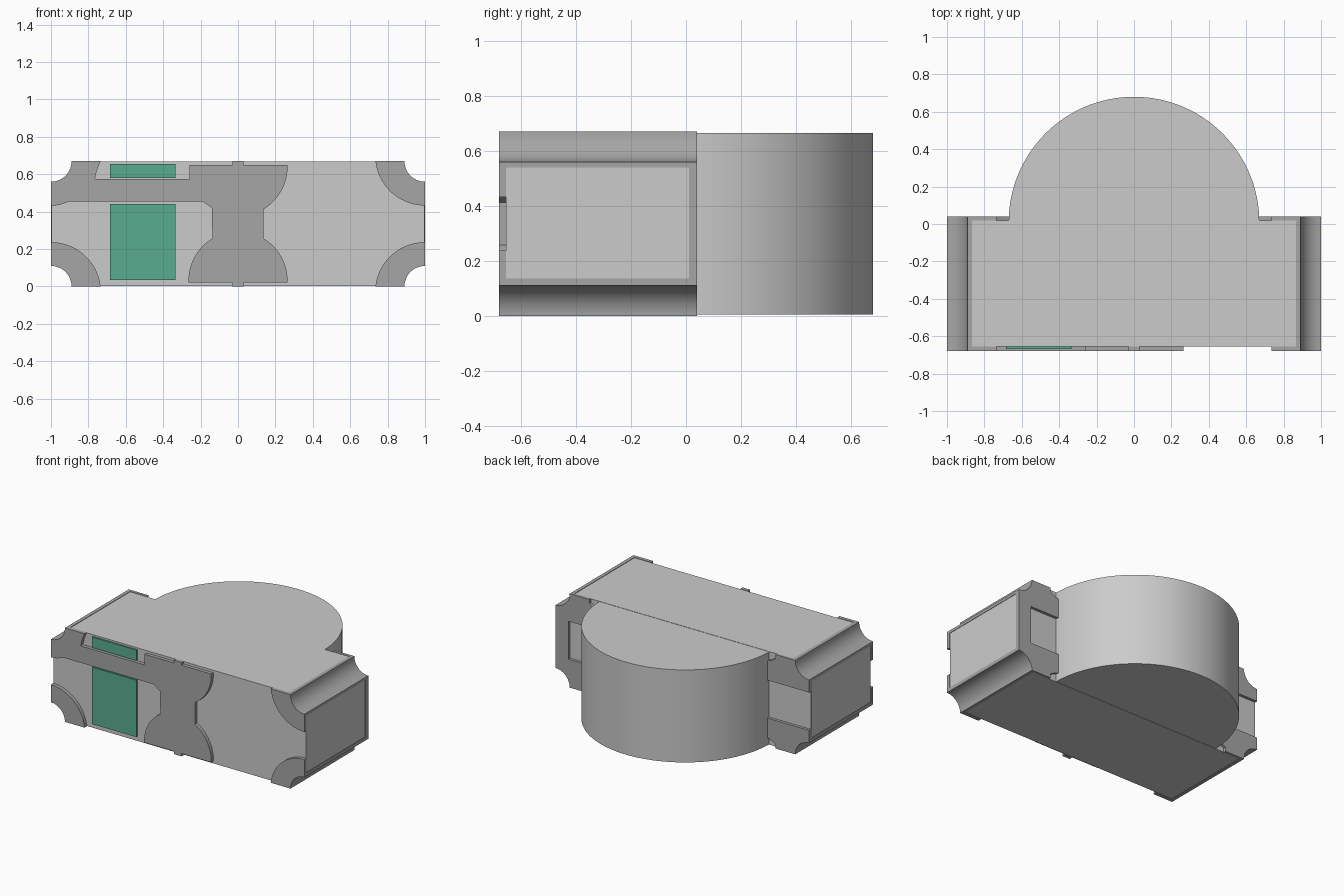
import bpy, bmesh, math

cube = bpy.data.objects.get("Cube")
if cube:
    bpy.data.objects.remove(cube, do_unlink=True)

H = 0.67            # overall height
NOTCH = 0.11        # radius of the corner notches
FRONT, BACK = -0.655, 0.02


def material(name, rgb):
    m = bpy.data.materials.new(name)
    m.use_nodes = True
    m.diffuse_color = (*rgb, 1)
    m.node_tree.nodes["Principled BSDF"].inputs["Base Color"].default_value = (*rgb, 1)
    return m


BODY = material("light_grey_resin", (0.60, 0.60, 0.60))
METAL = material("grey_metal", (0.38, 0.38, 0.38))
GREEN = material("green_mask", (0.10, 0.415, 0.28))


def arc(cx, cz, r, a0, a1, n=14):
    angles = [math.radians(a0 + (a1 - a0) * i / n) for i in range(n + 1)]
    return [(cx + r * math.cos(a), cz + r * math.sin(a)) for a in angles]


def prism(name, pts, lo, hi, mats, axis="y"):
    """Extrude an outline along y (x-z outline) or z (x-y outline)."""
    bm = bmesh.new()
    place = (lambda p, d: (p[0], d, p[1])) if axis == "y" else (lambda p, d: (p[0], p[1], d))
    face = bm.faces.new([bm.verts.new(place(p, lo)) for p in pts])
    ext = bmesh.ops.extrude_face_region(bm, geom=[face])
    for v in ext["geom"]:
        if isinstance(v, bmesh.types.BMVert):
            v.co["xyz".index(axis)] = hi
    bmesh.ops.remove_doubles(bm, verts=bm.verts, dist=0.0001)
    bmesh.ops.recalc_face_normals(bm, faces=bm.faces)
    mesh = bpy.data.meshes.new(name)
    bm.to_mesh(mesh)
    bm.free()
    for m in mats:
        mesh.materials.append(m)
    obj = bpy.data.objects.new(name, mesh)
    bpy.context.collection.objects.link(obj)
    bpy.ops.object.select_all(action="DESELECT")
    obj.select_set(True)
    bpy.context.view_layer.objects.active = obj
    bpy.ops.object.shade_smooth_by_angle(angle=math.radians(25))
    return obj


def box(name, x0, x1, y0, y1, z0, z1, mat):
    return prism(name, [(x0, z0), (x1, z0), (x1, z1), (x0, z1)], y0, y1, [mat])


def flip(pts, side, top):
    return [(side * x, H - z if top else z) for x, z in pts]


# Main block with four rounded notches, plated metal inside the notches
quarter = arc(1, 0, NOTCH, 180, 90)
outline = (flip(quarter, 1, False) + flip(quarter, 1, True)[::-1]
           + flip(quarter, -1, True) + flip(quarter, -1, False)[::-1])
skin = 0.003
outline = [(max(skin - 1, min(1 - skin, x)), max(skin, min(H - skin, z))) for x, z in outline]
body = prism("body", outline, FRONT, BACK, [BODY, METAL])
for p in body.data.polygons:
    if abs(p.normal.x) > 0.02 and abs(p.normal.z) > 0.02:
        p.material_index = 1

# Half-round lens
prism("lens", arc(0, 0.01, 0.67, 0, 180, 64), 0.005, H - 0.005, [BODY], "z")

# Front corner pads (the upper one on the -x side belongs to the long trace)
corner = quarter + arc(1, -0.03, 0.267, 90, 173.5)
for side, top, name in ((1, False, "front_pad_lower_left"), (1, True, "front_pad_upper_left"),
                        (-1, False, "front_pad_lower_right")):
    prism(name, flip(corner, side, top), -0.68, FRONT, [METAL])

# Front centre contact joined to the upper corner by a trace
trace = [(-0.03, H), (-0.03, 0.65), (-0.26, 0.65), (-0.26, 0.575), (-0.765, 0.575),
         (-0.755, 0.62), (-0.735, H)]
trace += arc(-1, H, NOTCH, 0, -90)
trace += [(-1, 0.43), (-0.95, 0.437), (-0.9, 0.455), (-0.19, 0.455), (-0.14, 0.42)]
trace += arc(0, 0.03, 0.265, 121, 180)
trace += [(-0.265, 0.02), (-0.03, 0.02), (-0.03, 0), (0.03, 0), (0.03, 0.02), (0.265, 0.02)]
trace += arc(0, 0.03, 0.265, 0, 59)
trace += arc(0, 0.64, 0.265, -59, 0)
trace += [(0.265, 0.65), (0.03, 0.65), (0.03, H)]
prism("front_contact", trace, -0.68, FRONT, [METAL])

# Green mask patches on the front
box("mask_large", -0.685, -0.335, -0.667, FRONT, 0.035, 0.44, GREEN)
box("mask_small", -0.685, -0.335, -0.667, FRONT, 0.58, 0.655, GREEN)

# Back corner pads beside the lens
back_pad = quarter + [(1, 0.2), (0.64, 0.2), (0.64, 0.07), (0.7, 0.05), (0.735, 0.03), (0.735, 0)]
for side, sname in ((1, "left"), (-1, "right")):
    for top, tname in ((False, "lower"), (True, "upper")):
        prism(f"back_pad_{tname}_{sname}", flip(back_pad, side, top), BACK, 0.04, [METAL])
box("back_pad_bridge", 0.9, 1, BACK, 0.04, 0.2, H - 0.2, METAL)

# Thin plated borders around the notches on the top, bottom and ends
for s, sname in ((1, "left"), (-1, "right")):
    def strip(name, xa, xb, *rest):
        box(f"{name}_{sname}", min(s * xa, s * xb), max(s * xa, s * xb), *rest, METAL)
    strip("border_top", 0.865, 0.89, FRONT, BACK, H - 0.004, H)
    strip("border_bottom", 0.865, 0.89, FRONT, BACK, 0, 0.004)
    strip("end_border_upper", 0.996, 1, FRONT, BACK, 0.54, 0.56)
    strip("end_border_lower", 0.996, 1, FRONT, BACK, 0.11, 0.135)
    strip("end_border_back", 0.996, 1, 0.01, BACK, 0.135, 0.54)
